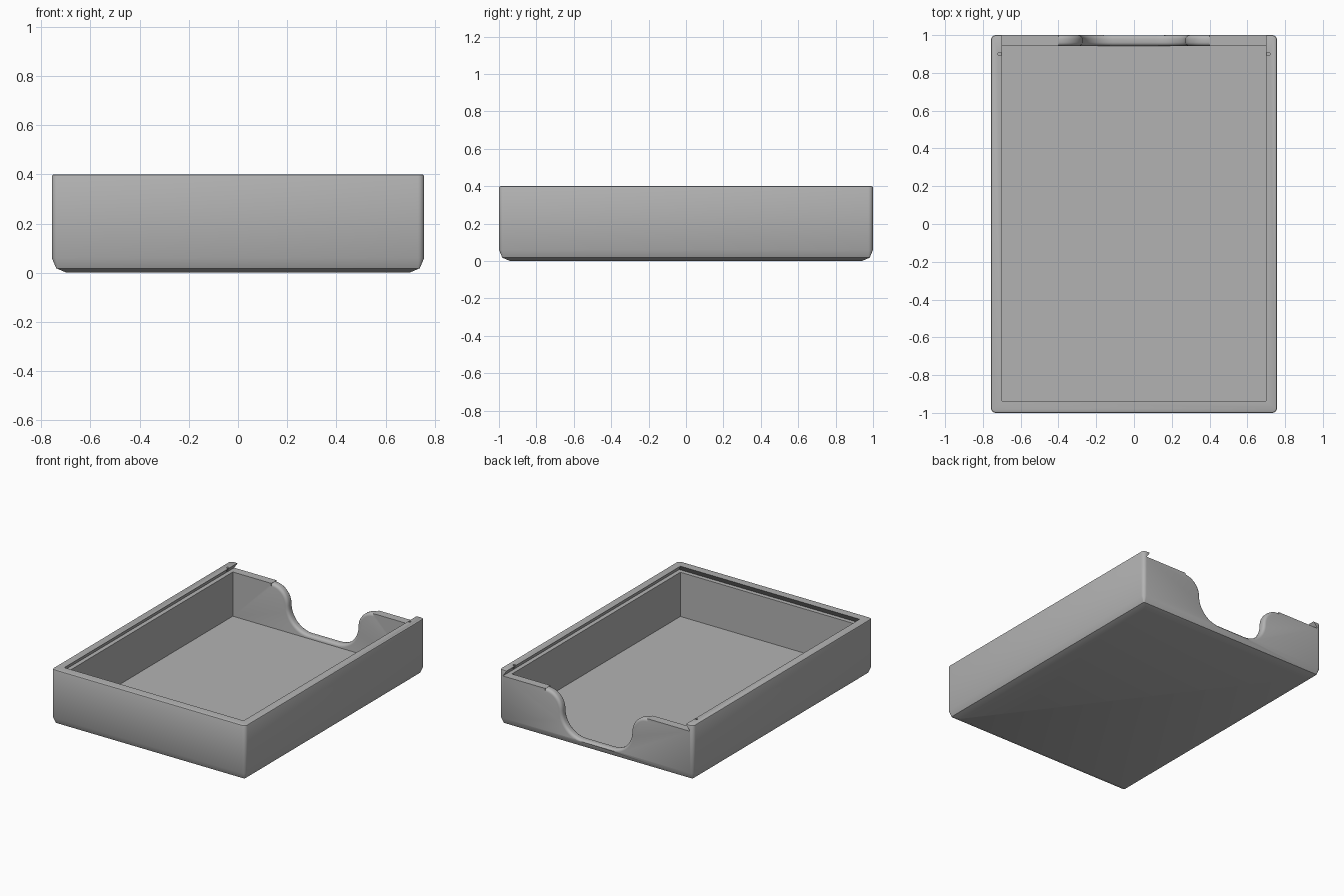
import bpy, bmesh
from math import sin, cos, pi, sqrt, radians

old = bpy.data.objects.get("Cube")
if old:
    bpy.data.objects.remove(old, do_unlink=True)

HX, HY, TOP = 0.757, 1.0, 0.4          # outer half sizes and height
IN_X, IN_FRONT, IN_BACK = 0.70, -0.937, 0.942
FLOOR, LEDGE = 0.045, 0.357            # cavity floor, lid groove floor
FILLET = 0.02

grey = bpy.data.materials.new("matte grey")
grey.use_nodes = True
colour = (0.45, 0.45, 0.45, 1)
grey.diffuse_color = colour
grey.node_tree.nodes["Principled BSDF"].inputs["Base Color"].default_value = colour


def loft(name, rings):
    """Skin a closed solid through rings with equal point counts."""
    bm = bmesh.new()
    loops = [[bm.verts.new(p) for p in ring] for ring in rings]
    for a, b in zip(loops, loops[1:]):
        for i in range(len(a)):
            j = (i + 1) % len(a)
            bm.faces.new((a[i], a[j], b[j], b[i]))
    bm.faces.new(loops[0][::-1])
    bm.faces.new(loops[-1])
    bmesh.ops.recalc_face_normals(bm, faces=bm.faces[:])
    mesh = bpy.data.meshes.new(name)
    bm.to_mesh(mesh)
    bm.free()
    mesh.materials.append(grey)
    ob = bpy.data.objects.new(name, mesh)
    bpy.context.collection.objects.link(ob)
    return ob


def rounded_ring(inset, z, radius=0.025, steps=4):
    r = max(radius - inset, 0.003)
    cx, cy = HX - inset - r, HY - inset - r
    ring = []
    for q, (sx, sy) in enumerate(((1, 1), (-1, 1), (-1, -1), (1, -1))):
        for k in range(steps + 1):
            a = (q + k / steps) * pi / 2
            ring.append((sx * cx + r * cos(a), sy * cy + r * sin(a), z))
    return ring


def rect_ring(x, y0, y1, z):
    return [(-x, y0, z), (x, y0, z), (x, y1, z), (-x, y1, z)]


def notch_ring(y, d, steps=12):
    """S-curved finger notch outline, widened by d into the wall."""
    half = [(0.40, 0.5)]
    for k in range(steps + 1):
        a = pi / 2 * (1 + k / steps)
        half.append((0.40 + (0.128 - d) * cos(a), 0.228 + (0.128 - d) * sin(a)))
    for k in range(1, steps + 1):
        a = -pi / 2 * k / steps
        half.append((0.112 + (0.16 + d) * cos(a), 0.228 + (0.16 + d) * sin(a)))
    outline = half + [(-x, z) for x, z in reversed(half)]
    return [(x, y, z) for x, z in outline]


def cut(target, cutter):
    cutter.hide_render = True
    mod = target.modifiers.new("cut", "BOOLEAN")
    mod.operation, mod.solver, mod.object = "DIFFERENCE", "EXACT", cutter
    bpy.ops.object.select_all(action="DESELECT")
    bpy.context.view_layer.objects.active = target
    target.select_set(True)
    bpy.ops.object.modifier_apply(modifier=mod.name)
    bpy.data.objects.remove(cutter, do_unlink=True)


# Outer body: rounded bottom edge, small rounded top edge
tray = loft("tray_body", [rounded_ring(i, z) for i, z in (
    (0.06, 0), (0.018, 0.018), (0, 0.06), (0, TOP - 0.008),
    (0.0025, TOP - 0.0025), (0.008, TOP))])

# Main cavity
cut(tray, loft("cavity_cutter", [rect_ring(IN_X, IN_FRONT, IN_BACK, z)
                                 for z in (FLOOR, LEDGE + 0.02)]))

# Dovetail lid groove, open at the back
cut(tray, loft("groove_cutter", [
    rect_ring(IN_X + 0.03, IN_FRONT - 0.03, 1.1, LEDGE),
    rect_ring(IN_X, IN_FRONT, 1.1, TOP),
    rect_ring(IN_X, IN_FRONT, 1.1, TOP + 0.1)]))

# Finger notch with filleted edges through the back wall
arc = [(FILLET * (1 - cos(k * pi / 8)), FILLET * (1 - sin(k * pi / 8))) for k in range(5)]
stations = [(0.90, FILLET)] + [(IN_BACK + t, d) for t, d in arc]
stations += [(HY - t, d) for t, d in reversed(arc)] + [(1.1, FILLET)]
cut(tray, loft("notch_cutter", [notch_ring(y, d) for y, d in stations]))

# Small latch holes near the rail ends
for side in (-1, 1):
    cut(tray, loft("hole_cutter", [
        [(side * 0.711 + 0.009 * cos(k * pi / 8), 0.9 + 0.009 * sin(k * pi / 8), z)
         for k in range(16)] for z in (LEDGE + 0.005, TOP + 0.05)]))

bpy.ops.object.shade_smooth_by_angle(angle=radians(35))
